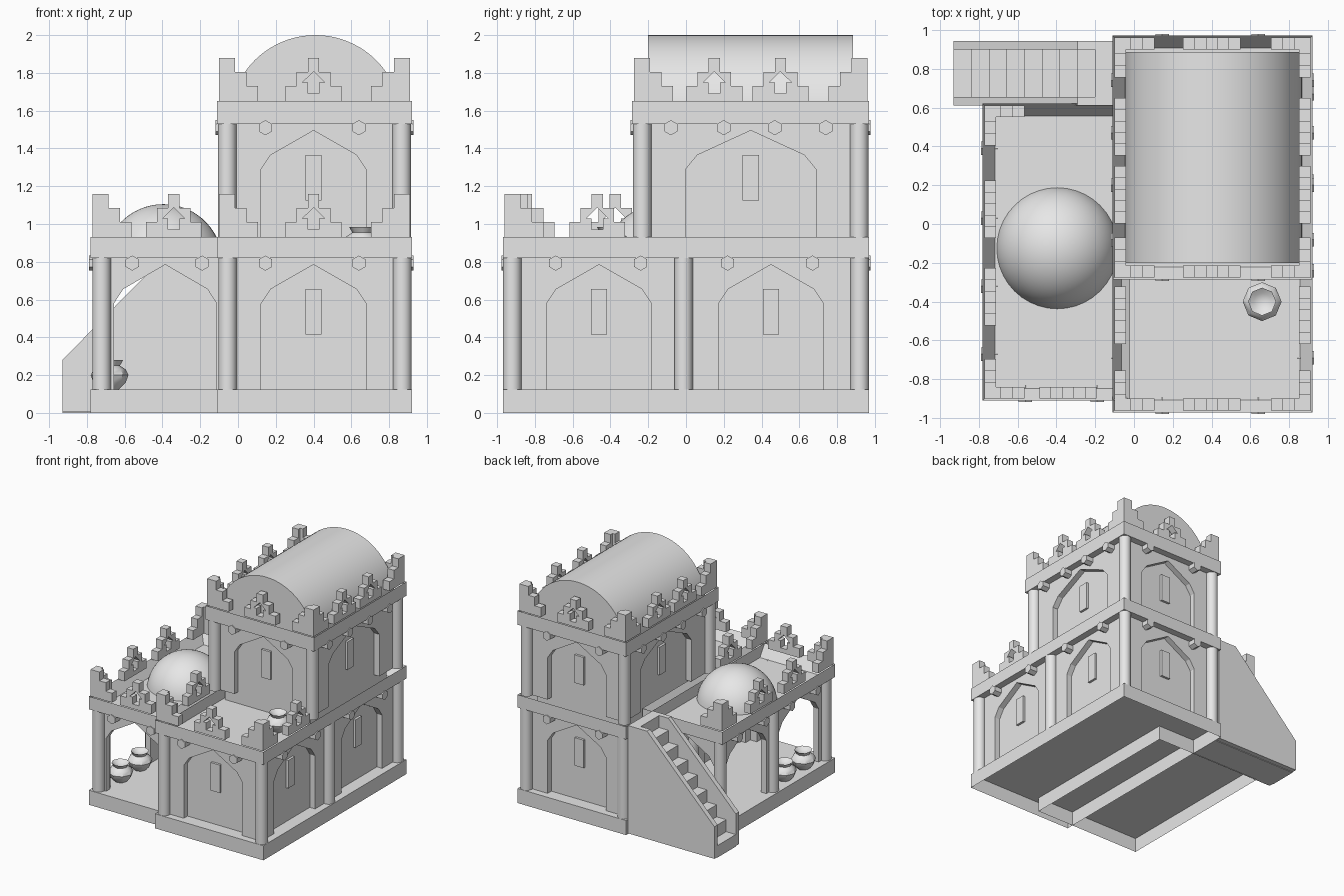
import bpy, bmesh, math

if "Cube" in bpy.data.objects:
    bpy.data.objects.remove(bpy.data.objects["Cube"])

clay = bpy.data.materials.new("pale_clay")
clay.use_nodes = True
clay.diffuse_color = (0.8, 0.8, 0.8, 1)
clay.node_tree.nodes["Principled BSDF"].inputs["Base Color"].default_value = (0.8, 0.8, 0.8, 1)


def finish(name, bm, smooth=False):
    bmesh.ops.recalc_face_normals(bm, faces=bm.faces)
    mesh = bpy.data.meshes.new(name)
    bm.to_mesh(mesh)
    bm.free()
    mesh.materials.append(clay)
    obj = bpy.data.objects.new(name, mesh)
    bpy.context.collection.objects.link(obj)
    if smooth:
        bpy.ops.object.select_all(action='DESELECT')
        obj.select_set(True)
        bpy.context.view_layer.objects.active = obj
        bpy.ops.object.shade_smooth_by_angle(angle=math.radians(40))
    return obj


def place(axis, u, v, d):
    """Point from a 2D outline (u, v) and a depth d along the axis."""
    return {'x': (d, u, v), 'y': (u, d, v), 'z': (u, v, d)}[axis]


def prism(name, outlines, axis, a, b, smooth=False):
    """Extrude one or more 2D outlines along an axis from a to b."""
    bm = bmesh.new()
    for pts in outlines:
        face = bm.faces.new([bm.verts.new(place(axis, u, v, a)) for u, v in pts])
        geo = bmesh.ops.extrude_face_region(bm, geom=[face])['geom']
        shift = place(axis, 0, 0, b - a)
        bmesh.ops.translate(bm, vec=shift, verts=[g for g in geo if isinstance(g, bmesh.types.BMVert)])
        if face.is_valid and len([f for f in bm.faces if face in f.edges[0].link_faces]) == 0:
            bm.faces.new(face.verts)
    # close any start cap that the extrusion left open
    bmesh.ops.holes_fill(bm, edges=[e for e in bm.edges if e.is_boundary], sides=0)
    return finish(name, bm, smooth)


def rect(u0, u1, v0, v1):
    return [(u0, v0), (u1, v0), (u1, v1), (u0, v1)]


def box(name, x, y, z):
    return prism(name, [rect(*x, *y)], 'z', *z)


def round_pts(u, v, r, n, turn=0.0, sweep=math.tau, ends=0):
    return [(u + r * math.cos(turn + sweep * i / n), v + r * math.sin(turn + sweep * i / n))
            for i in range(n + ends)]


def lathe(name, profile, centre, sides):
    bm = bmesh.new()
    vs = [bm.verts.new((r, 0, z)) for r, z in profile]
    es = [bm.edges.new(p) for p in zip(vs, vs[1:])]
    bmesh.ops.spin(bm, geom=vs + es, cent=(0, 0, 0), axis=(0, 0, 1), angle=math.tau, steps=sides)
    bmesh.ops.remove_doubles(bm, verts=bm.verts, dist=0.0001)
    bmesh.ops.translate(bm, vec=centre, verts=bm.verts)
    return finish(name, bm, True)


def base(name, x, y):
    """Plinth that is open underneath."""
    obj = box(name, x, y, (0, 0.125))
    bm = bmesh.new()
    bm.from_mesh(obj.data)
    low = [f for f in bm.faces if f.calc_center_median().z < 0.01]
    bmesh.ops.delete(bm, geom=low, context='FACES')
    bm.to_mesh(obj.data)
    bm.free()


def roof(name, x, y, z):
    """Slab with a raised rim around a sunken floor."""
    obj = box(name, x, y, z)
    bm = bmesh.new()
    bm.from_mesh(obj.data)
    top = [f for f in bm.faces if f.calc_center_median().z > z[1] - 0.001]
    bmesh.ops.inset_region(bm, faces=top, thickness=0.09)
    bmesh.ops.translate(bm, vec=(0, 0, -0.1), verts=top[0].verts)
    bm.to_mesh(obj.data)
    bm.free()


def pillar(x, y, z0, z1):
    prism("pillar", [round_pts(x, y, 0.049, 24)], 'z', z0, z1, True)


def bay(axis, edge, inward, u0, u1, z, centre, half, window=True):
    """Wall panel with a pointed arch; edge is the slab edge it stands behind."""
    z0, z1 = z
    spring, apex = z1 - 0.24, z1 - 0.035
    arch = [(-half, z0), (-half, spring), (-half * 0.82, spring + 0.075), (0, apex)]
    arch += [(-u, v) for u, v in reversed(arch[:3])]
    pts = [(u0, z0), (u0, z1), (u1, z1), (u1, z0)] + [(centre + u, v) for u, v in reversed(arch)]
    prism("arch_wall", [pts], axis, edge + inward * 0.06, edge + inward * 0.11)
    if window:
        prism("window_slab", [rect(centre - 0.043, centre + 0.043, z1 - 0.405, z1 - 0.165)],
              axis, edge + inward * 0.09, edge + inward * 0.12)


def pegs(axis, edge, inward, places, z):
    for u in places:
        prism("beam_end", [round_pts(u, z, 0.04, 6, math.pi / 2)], axis,
              edge - inward * 0.008, edge + inward * 0.08)


HALF_CREST = [(0, 0.23), (0.03, 0.23), (0.03, 0.155), (0.089, 0.155), (0.089, 0.08), (0.148, 0.08),
              (0.148, 0), (0, 0), (0, 0.04), (0.03, 0.04), (0.03, 0.1), (0.058, 0.1), (0, 0.157)]
STEPS = [(0, 0), (0, 0.23), (0.085, 0.23), (0.085, 0.155), (0.145, 0.155), (0.145, 0.08), (0.205, 0.08), (0.205, 0)]


def crest(axis, edge, inward, centre, z):
    halves = [[(centre + s * u, z + v) for u, v in HALF_CREST] for s in (-1, 1)]
    prism("crest", halves, axis, edge + inward * 0.01, edge + inward * 0.07)


def corner(x, y, sx, sy, z):
    """Stepped corner battlement, running inward along both edges."""
    prism("corner_x", [[(x + sx * (u + 0.01), z + v) for u, v in STEPS]], 'y', y + sy * 0.01, y + sy * 0.07)
    prism("corner_y", [[(y + sy * (u + 0.01), z + v) for u, v in STEPS]], 'x', x + sx * 0.01, x + sx * 0.07)


X0, X1, Y0, Y1 = -0.11, 0.92, -0.97, 0.97      # main house
T0 = -0.285                                    # front of the upper storey
W0, V0, V1 = -0.78, -0.91, 0.62                # open wing
LOW, HIGH = (0.125, 0.82), (0.93, 1.53)
MID = 0.4

# Main house, ground floor
base("house_base", (X0, X1), (Y0, Y1))
box("ground_core", (X0 + 0.11, X1 - 0.11), (Y0 + 0.11, Y1 - 0.11), LOW)
roof("ground_roof", (X0, X1), (Y0, Y1), (0.82, 0.93))
for x in (X0 + 0.055, X1 - 0.05):
    for y in (-0.92, -0.013, 0.92):
        pillar(x, y, *LOW)
for edge, s in ((Y0, 1), (Y1, -1)):
    bay('y', edge, s, X0 + 0.06, X1 - 0.06, LOW, MID, 0.277)
    pegs('y', edge, s, (0.145, 0.64), 0.793)
for edge, s in ((X0, 1), (X1, -1)):
    bay('x', edge, s, -0.91, -0.013, LOW, -0.46, 0.277)
    bay('x', edge, s, -0.013, 0.91, LOW, 0.45, 0.277)
    pegs('x', edge, s, (-0.69, -0.24, 0.22, 0.67), 0.793)
    corner(edge, Y0, s, 1, 0.93)
    crest('x', edge, s, -0.47, 0.93)
crest('y', Y0, 1, MID, 0.93)

# Main house, upper floor
box("upper_core", (X0 + 0.11, X1 - 0.11), (T0 + 0.11, Y1 - 0.11), (0.82, 1.53))
roof("upper_roof", (X0, X1), (T0, Y1), (1.53, 1.65))
for edge, s in ((T0, 1), (Y1, -1)):
    bay('y', edge, s, X0 + 0.06, X1 - 0.06, HIGH, MID, 0.277)
    pegs('y', edge, s, (0.145, 0.64), 1.51)
    crest('y', edge, s, MID, 1.65)
    for x, sx in ((X0, 1), (X1, -1)):
        pillar(x + sx * 0.053, edge + s * 0.053, *HIGH)
        corner(x, edge, sx, s, 1.65)
for edge, s in ((X0, 1), (X1, -1)):
    bay('x', edge, s, T0 + 0.06, Y1 - 0.06, HIGH, 0.343, 0.345)
    pegs('x', edge, s, (-0.08, 0.2, 0.47, 0.74), 1.51)
    for y in (0.15, 0.5):
        crest('x', edge, s, y, 1.65)

# Barrel vault
prism("barrel_vault", [round_pts(0.41, 1.545, 0.455, 40, 0, math.pi, 1)], 'y', -0.2, 0.885, True)

# Open wing
base("wing_base", (W0, 0.25), (V0, V1))
roof("wing_roof", (W0, -0.02), (V0, V1), (0.82, 0.93))
for y in (V0 + 0.055, -0.145, V1 - 0.055):
    pillar(W0 + 0.058, y, *LOW)
for edge, s in ((V0, 1), (V1, -1)):
    bay('y', edge, s, W0 + 0.06, -0.05, LOW, -0.385, 0.272, False)
    corner(W0, edge, 1, s, 0.93)
bay('x', W0, 1, V0 + 0.06, -0.145, LOW, -0.5, 0.272, False)
bay('x', W0, 1, -0.145, V1 - 0.06, LOW, 0.21, 0.272, False)
pegs('y', V0, 1, (-0.56, -0.19), 0.793)
pegs('x', W0, 1, (-0.67, -0.32, 0.03, 0.39), 0.793)
crest('y', V0, 1, -0.34, 0.93)
for y in (-0.375, 0.075):
    crest('x', W0, 1, y, 0.93)

# Dome
lathe("dome", [(0.315 * math.cos(a), 0.315 * math.sin(a))
               for a in (math.pi / 2 * (0.09 + 0.91 * i / 14) for i in range(15))], (-0.395, -0.125, 0.79), 40)

# Jars
JAR = [(0, 0), (0.05, 0), (0.085, 0.035), (0.1, 0.075), (0.085, 0.105), (0.055, 0.125),
       (0.072, 0.155), (0.045, 0.135), (0, 0.12)]
for spot in ((-0.68, -0.62, 0.125), (-0.68, -0.36, 0.125), (0.66, -0.4, 0.83)):
    lathe("jar", JAR, spot, 8)

# Outside staircase
steps, count, left = [(X0, 0), (-0.93, 0)], 9, -0.93
tread, rise = (X0 - left) / count, 0.93 / count
for i in range(count):
    steps += [(left + i * tread, (i + 1) * rise), (left + (i + 1) * tread, (i + 1) * rise)]
prism("stairs", [steps], 'y', 0.65, 0.9)
RAIL = [(X0, 0.005), (left, 0.005), (left, 0.28), (-0.29, 0.93), (X0, 0.93)]
for y in (0.61, 0.9):
    prism("stair_rail", [RAIL], 'y', y, y + 0.043)
